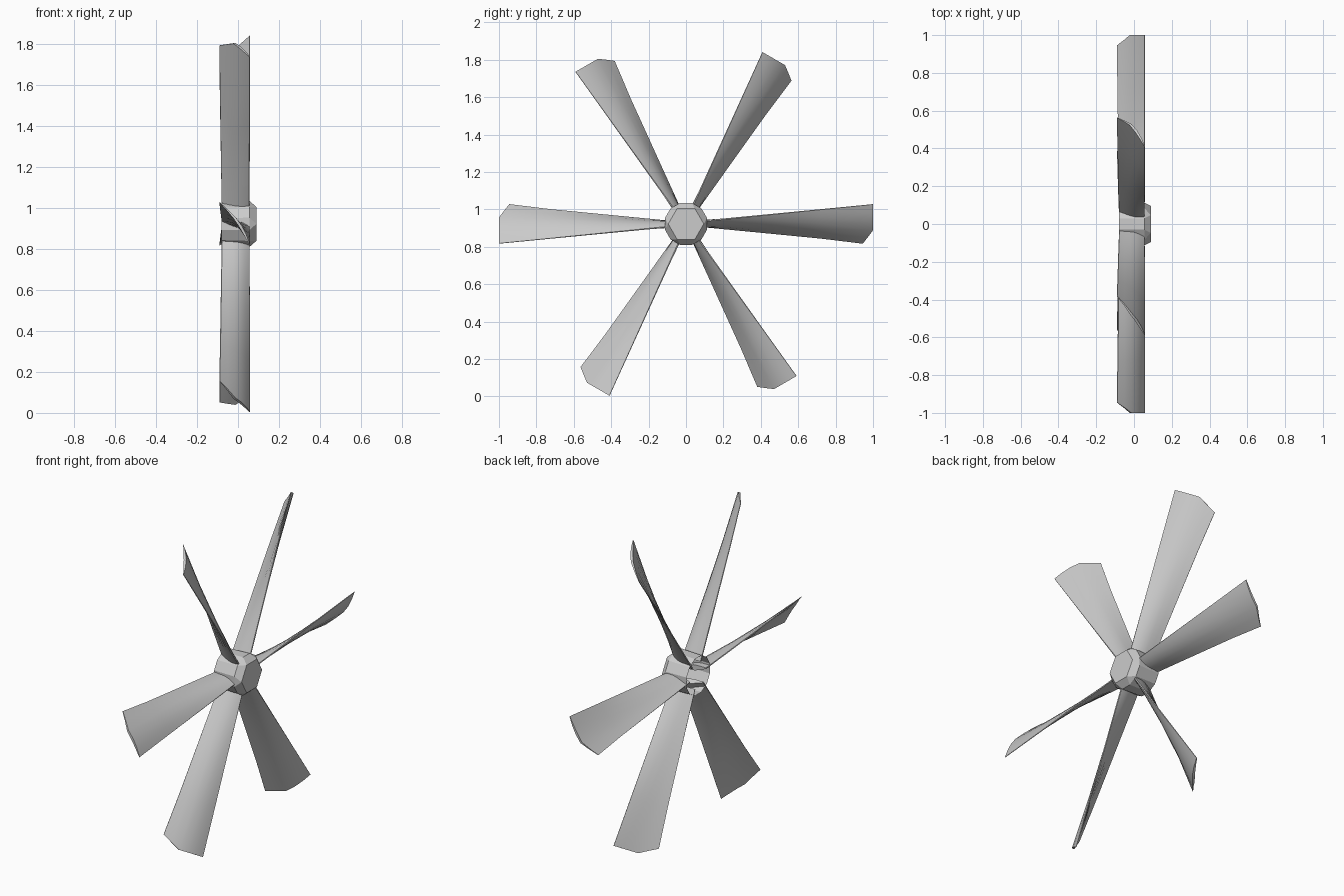
import bpy, bmesh, math
from mathutils import Matrix, Vector

if "Cube" in bpy.data.objects:
    bpy.data.objects.remove(bpy.data.objects["Cube"])

CZ = 0.922  # height of the propeller axis (axis runs along x)


def finish(name, bm, angle):
    bmesh.ops.recalc_face_normals(bm, faces=bm.faces)
    me = bpy.data.meshes.new(name)
    bm.to_mesh(me)
    bm.free()
    ob = bpy.data.objects.new(name, me)
    bpy.context.collection.objects.link(ob)
    bpy.ops.object.select_all(action='DESELECT')
    ob.select_set(True)
    bpy.context.view_layer.objects.active = ob
    if angle:
        bpy.ops.object.shade_smooth_by_angle(angle=math.radians(angle))
    return ob


def blade_section(k):
    """Closed cambered section; k = 0 at the root, 1 at the tip. Blade points along +y."""
    a = Vector((-0.078 - 0.012 * k, 0, -0.013 - 0.092 * k))
    b = Vector((0.055 + 0.003 * k, 0, 0.014 + 0.091 * k))
    d = (b - a).normalized()
    n = Vector((-d.z, 0, d.x))
    thick = 0.016 - 0.009 * k
    upper, lower = [], []
    for t in (0, 0.2, 0.4, 0.6, 0.8, 0.95, 1):
        mid = a.lerp(b, t) - n * 0.017 * k * math.sin(math.pi * t)
        h = thick * (0.2 + 0.8 * math.sin(math.pi * t ** 1.3))
        r = 0.075 + 0.925 * k
        if k == 1:  # clipped tip corner
            r -= 0.055 * max(0, 1 - t / 0.4)
        mid.y = r
        upper.append(mid + n * h)
        lower.append(mid - n * h)
    return upper + lower[::-1]


# Twisted blades
for i in range(6):
    bm = bmesh.new()
    rings = [[bm.verts.new(p) for p in blade_section(k)] for k in (0, 0.15, 0.4, 0.7, 1)]
    for r0, r1 in zip(rings, rings[1:]):
        for j in range(len(r0)):
            m = (j + 1) % len(r0)
            bm.faces.new((r0[j], r0[m], r1[m], r1[j]))
    for ring in (rings[0], rings[-1]):
        half = len(ring) // 2
        for j in range(half - 1):
            bm.faces.new((ring[j], ring[j + 1], ring[-2 - j], ring[-1 - j]))
    mat = Matrix.Translation((0, 0, CZ)) @ Matrix.Rotation(i * math.pi / 3, 4, 'X')
    bmesh.ops.transform(bm, matrix=mat, verts=bm.verts)
    finish("blade_%d" % (i + 1), bm, 35)


# Hub: twelve-sided shell, open at the back, faceted nose with a hexagonal face
def ring(bm, n, x, r, start):
    return [bm.verts.new((x, r * math.cos(start + j * math.tau / n),
                          CZ + r * math.sin(start + j * math.tau / n))) for j in range(n)]


bm = bmesh.new()
back = ring(bm, 12, -0.08, 0.112, -math.pi / 12)
front = ring(bm, 12, 0.055, 0.117, -math.pi / 12)
nose = ring(bm, 6, 0.09, 0.095, 0)
for j in range(12):
    m = (j + 1) % 12
    bm.faces.new((back[j], back[m], front[m], front[j]))
for j in range(6):
    a, b, c = front[2 * j], front[2 * j + 1], front[(2 * j + 2) % 12]
    bm.faces.new((a, b, nose[j]))
    bm.faces.new((b, c, nose[(j + 1) % 6], nose[j]))
bm.faces.new(nose)
finish("hub", bm, 0)
